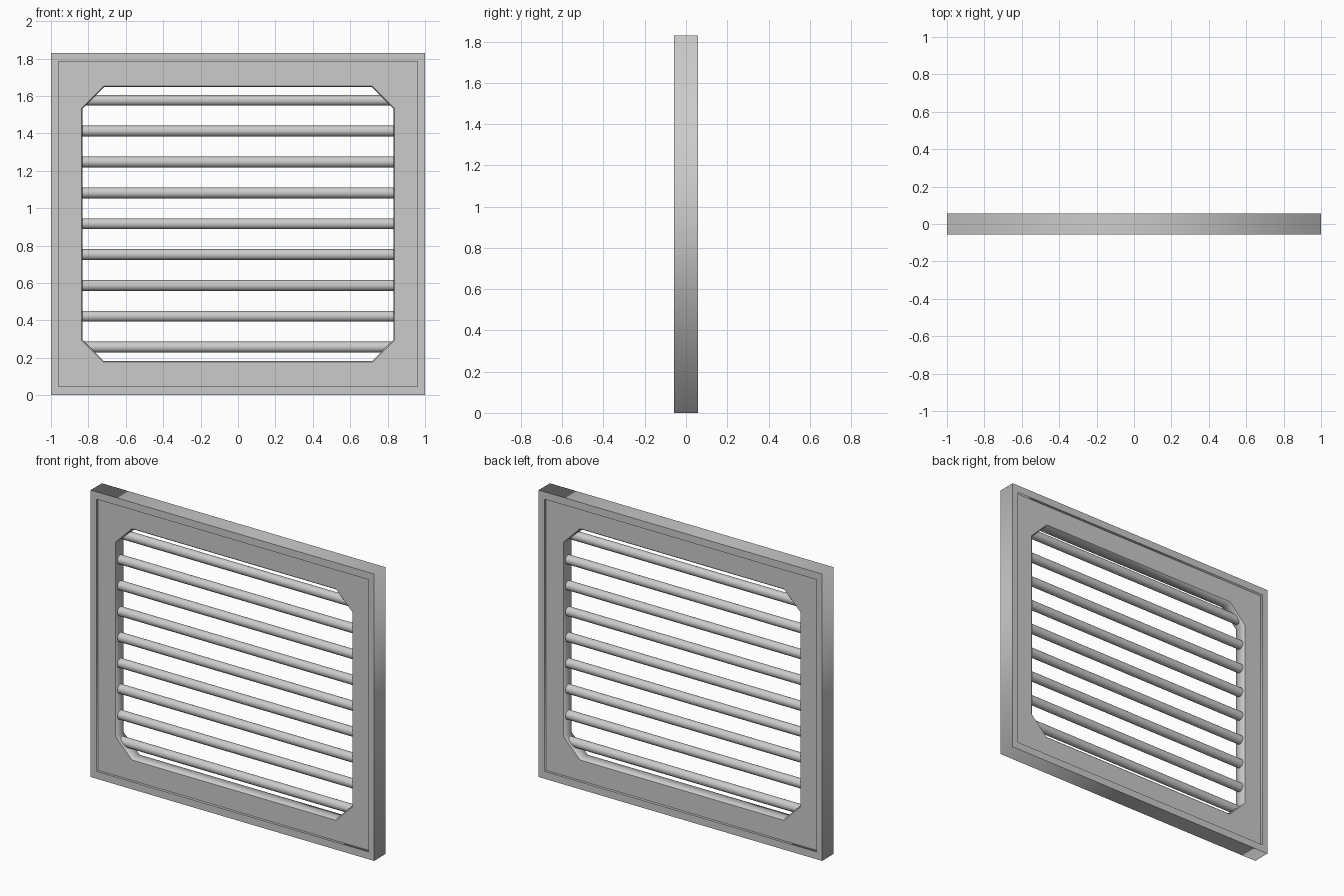
import bpy
from math import pi

cube = bpy.data.objects.get("Cube")
if cube:
    bpy.data.objects.remove(cube)

# One painted-metal colour throughout
grey = bpy.data.materials.new("light grey")
grey.use_nodes = True
colour = (0.6, 0.6, 0.6, 1)
grey.diffuse_color = colour
grey.node_tree.nodes["Principled BSDF"].inputs["Base Color"].default_value = colour

HEIGHT = 1.83
MID = HEIGHT / 2


def rectangle(x, z):
    return [(-x, -z), (x, -z), (x, z), (-x, z)]


def chamfered(x, z, c):
    return [(c - x, -z), (x - c, -z), (x, c - z), (x, z - c),
            (x - c, z), (c - x, z), (-x, z - c), (-x, c - z)]


def plate(name, outer, hole, half_depth, edge=0):
    """Upright plate with a hole, made from a filled, extruded outline."""
    curve = bpy.data.curves.new(name, "CURVE")
    curve.dimensions = "2D"
    curve.fill_mode = "BOTH"
    curve.extrude = half_depth - edge
    curve.bevel_depth = edge
    curve.bevel_resolution = 0
    for outline in (outer, hole[::-1]):
        spline = curve.splines.new("POLY")
        spline.points.add(len(outline) - 1)
        for point, (x, z) in zip(spline.points, outline):
            point.co = (x, z, 0, 1)
        spline.use_cyclic_u = True
    curve.materials.append(grey)
    obj = bpy.data.objects.new(name, curve)
    obj.location.z = MID
    obj.rotation_euler.x = pi / 2
    bpy.context.collection.objects.link(obj)
    bpy.ops.object.select_all(action="DESELECT")
    obj.select_set(True)
    bpy.context.view_layer.objects.active = obj
    bpy.ops.object.convert(target="MESH")


# Raised rim and the recessed panel inside it
rim_inner = rectangle(0.96, MID - 0.047)
plate("outer_rim", rectangle(1, MID), rim_inner, 0.057)
plate("recessed_panel", rectangle(0.97, MID - 0.037),
      chamfered(0.837, 0.738, 0.118), 0.04, edge=0.006)

# Round horizontal bars across the opening
for i in range(9):
    bpy.ops.mesh.primitive_cylinder_add(
        vertices=32, radius=0.029, depth=1.68,
        location=(0, 0, 0.257 + 0.165 * i), rotation=(0, pi / 2, 0))
    bar = bpy.context.object
    bar.name = f"bar_{i + 1}"
    bar.data.materials.append(grey)
    bpy.ops.object.shade_smooth_by_angle()
